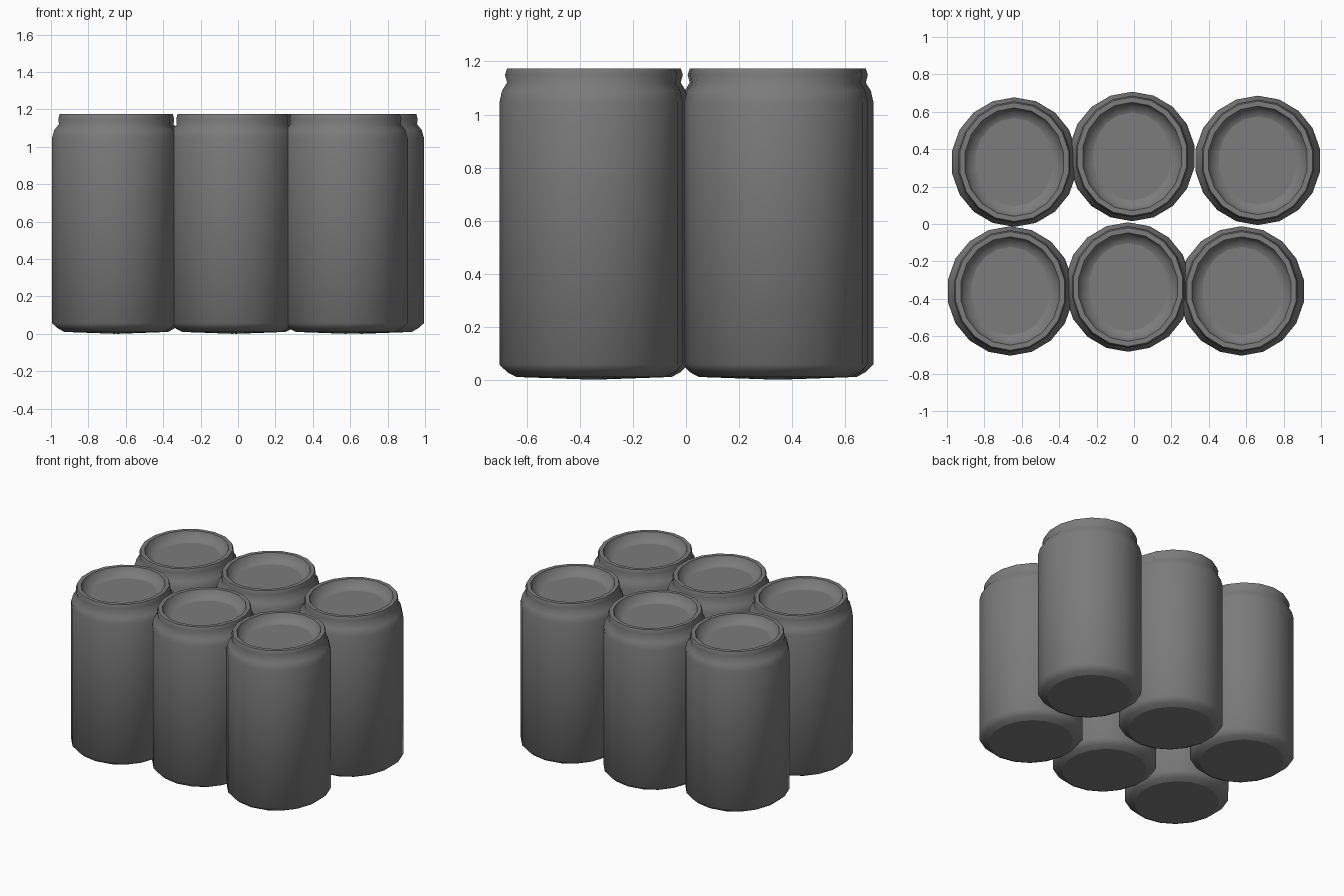
import bpy, bmesh, math

if "Cube" in bpy.data.objects:
    bpy.data.objects.remove(bpy.data.objects["Cube"])

SIDES = 18
# can profile from bottom to lid: (radius in x, radius in y, z)
PROFILE = [
    (0.270, 0.282, 0.010), (0.303, 0.315, 0.027), (0.338, 0.346, 0.057),
    (0.338, 0.346, 1.045), (0.325, 0.336, 1.090), (0.300, 0.317, 1.120),
    (0.303, 0.325, 1.150), (0.296, 0.317, 1.174), (0.268, 0.290, 1.174),
    (0.248, 0.273, 1.125), (0.210, 0.235, 1.113),
]
# can centres, back row then front row
CENTRES = [(-0.640, 0.331), (-0.010, 0.361), (0.662, 0.340),
           (-0.662, -0.358), (-0.032, -0.337), (0.575, -0.358)]


def build_can_mesh():
    bm = bmesh.new()
    rings = []
    for rx, ry, z in PROFILE:
        ring = []
        for i in range(SIDES):
            a = math.pi / 2 + 2 * math.pi * i / SIDES
            ring.append(bm.verts.new((rx * math.cos(a), ry * math.sin(a), z)))
        rings.append(ring)
    for lo, hi in zip(rings, rings[1:]):
        for i in range(SIDES):
            j = (i + 1) % SIDES
            bm.faces.new((lo[i], lo[j], hi[j], hi[i]))
    # recessed lid, slightly sagging base
    bm.faces.new(rings[-1])
    tip = bm.verts.new((0, 0, 0))
    for i in range(SIDES):
        bm.faces.new((rings[0][(i + 1) % SIDES], rings[0][i], tip))
    # crisp outlines for base and lid
    for ring in (rings[0], rings[-1]):
        for i in range(SIDES):
            bm.edges.get((ring[i], ring[(i + 1) % SIDES])).smooth = False
    mesh = bpy.data.meshes.new("can")
    bm.to_mesh(mesh)
    bm.free()
    return mesh


# dark grey metal
metal = bpy.data.materials.new("dark_metal")
metal.diffuse_color = (0.2, 0.2, 0.2, 1)
metal.use_nodes = True
metal.node_tree.nodes["Principled BSDF"].inputs["Base Color"].default_value = metal.diffuse_color

# six cans in two loose rows
can_mesh = build_can_mesh()
can_mesh.materials.append(metal)
for n, (x, y) in enumerate(CENTRES):
    can = bpy.data.objects.new(f"can_{n + 1}", can_mesh)
    can.location = (x, y, 0)
    bpy.context.collection.objects.link(can)

# smooth sides, crisp rims (the mesh is shared)
bpy.context.view_layer.objects.active = can
can.select_set(True)
bpy.ops.object.shade_smooth_by_angle(angle=math.radians(62))
